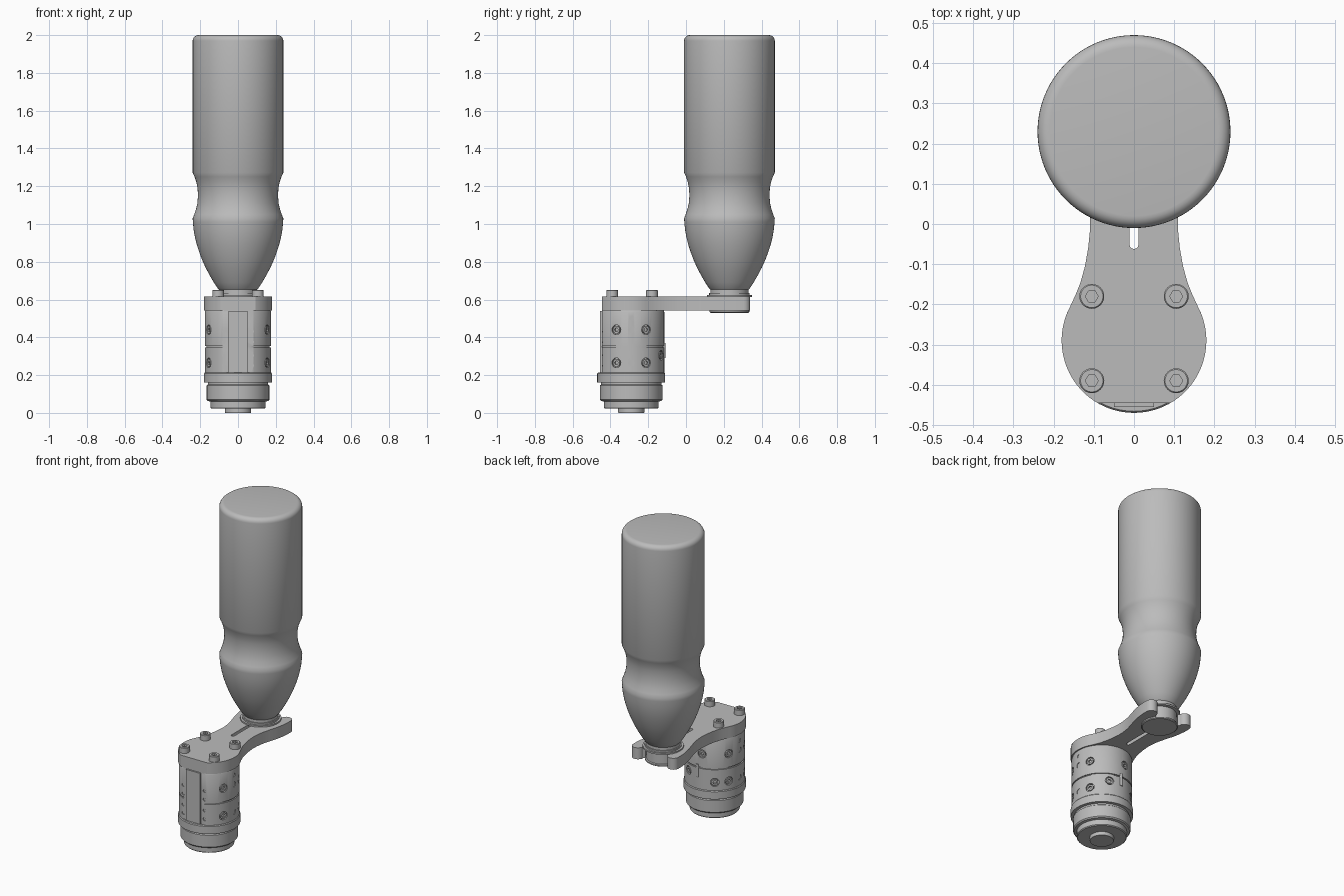
import bpy
import bmesh
from math import sin, cos, pi, radians
from mathutils import Matrix, Vector

cube = bpy.data.objects.get("Cube")
if cube:
    bpy.data.objects.remove(cube, do_unlink=True)

grey = bpy.data.materials.new("plain grey")
grey.use_nodes = True
GREY = (0.5, 0.5, 0.5, 1)
grey.diffuse_color = GREY
shader = grey.node_tree.nodes["Principled BSDF"]
shader.inputs["Base Color"].default_value = GREY
shader.inputs["Roughness"].default_value = 0.6

BODY = Vector((0, -0.29, 0))
NECK = Vector((0, 0.23, 0))


def finish(bm, name, angle=30):
    """Turn a bmesh into a shaded, coloured object."""
    bmesh.ops.recalc_face_normals(bm, faces=bm.faces)
    mesh = bpy.data.meshes.new(name)
    bm.to_mesh(mesh)
    bm.free()
    mesh.materials.append(grey)
    obj = bpy.data.objects.new(name, mesh)
    bpy.context.collection.objects.link(obj)
    shade(obj, angle)
    return obj


def shade(obj, angle=30):
    bpy.ops.object.select_all(action='DESELECT')
    obj.select_set(True)
    bpy.context.view_layer.objects.active = obj
    bpy.ops.object.shade_smooth_by_angle(angle=radians(angle))


def lathe(bm, profile, matrix, segs=64, hex_below=0):
    """Revolve (radius, height) points; radii under hex_below become a hexagon."""
    rings = []
    for r, z in profile:
        ring = []
        for i in range(1 if r == 0 else segs):
            a = 2 * pi * i / segs
            rr = r * cos(pi / 6) / cos(a % (pi / 3) - pi / 6) if r < hex_below else r
            ring.append(bm.verts.new(matrix @ Vector((rr * cos(a), rr * sin(a), z))))
        rings.append(ring)
    for low, high in zip(rings, rings[1:]):
        for i in range(segs):
            j = (i + 1) % segs
            quad = [low[i % len(low)], low[j % len(low)],
                    high[j % len(high)], high[i % len(high)]]
            bm.faces.new(list(dict.fromkeys(quad)))


def turned(name, profile, at, segs=64, angle=30):
    bm = bmesh.new()
    lathe(bm, profile, Matrix.Translation(at), segs)
    return finish(bm, name, angle)


def arc(cx, cy, r, start, end, n):
    steps = [radians(start + (end - start) * i / n) for i in range(n + 1)]
    return [(cx + r * cos(a), cy + r * sin(a)) for a in steps]


def radial(angle, z, r=0.175):
    """Matrix on the barrel wall with its local z pointing outward."""
    d = Vector((cos(radians(angle)), sin(radians(angle)), 0))
    place = Matrix.Translation(BODY + d * r + Vector((0, 0, z)))
    return place @ d.to_track_quat('Z', 'Y').to_matrix().to_4x4()


# Bottle, upside down, with a waist and a tapering shoulder
bottle = [(0, 0.62), (0.1, 0.62), (0.1, 0.652), (0.108, 0.66), (0.128, 0.69),
          (0.151, 0.73), (0.172, 0.77), (0.19, 0.81), (0.205, 0.85), (0.218, 0.89),
          (0.228, 0.93), (0.235, 0.97), (0.239, 1.01), (0.24, 1.03),
          (0.232, 1.05), (0.222, 1.08), (0.215, 1.11), (0.212, 1.15),
          (0.214, 1.19), (0.22, 1.22), (0.23, 1.25), (0.24, 1.272)]
bottle += arc(0.21, 1.97, 0.03, 0, 90, 6) + [(0, 2)]
turned("bottle", bottle, NECK, 96, 40)

# Bottle neck with its flange, and the cap below the bracket
turned("bottle_neck", [(0, 0.53), (0.1, 0.53), (0.105, 0.534), (0.105, 0.542),
                       (0.098, 0.545), (0.098, 0.614), (0.119, 0.614),
                       (0.119, 0.624), (0.107, 0.624), (0.107, 0.634),
                       (0, 0.634)], NECK)

# Bracket plate with open jaws and a relief slot
side = arc(0, -0.29, 0.18, -59.5, 28, 24)
side += [(0.145, -0.175), (0.133, -0.145), (0.122, -0.105), (0.114, -0.06),
         (0.109, -0.01), (0.11, 0.03), (0.117, 0.08), (0.131, 0.13),
         (0.146, 0.18), (0.156, 0.23), (0.16, 0.27)]
side += arc(0.125, 0.305, 0.035, 0, 180, 12)
side += arc(0, 0.23, 0.104, 39, -84, 24)
side += arc(0, -0.051, 0.011, 0, -75, 5)
outline = side + [(0, -0.062)] + [(-x, y) for x, y in reversed(side)]
bm = bmesh.new()
plate = bm.faces.new([bm.verts.new((x, y, 0.542)) for x, y in outline])
raised = bmesh.ops.extrude_face_region(bm, geom=[plate])["geom"]
top = [v for v in raised if isinstance(v, bmesh.types.BMVert)]
bmesh.ops.translate(bm, verts=top, vec=(0, 0, 0.073))
finish(bm, "bracket_plate")

# Socket screws on the bracket
bm = bmesh.new()
head = [(0, 0.012), (0.016, 0.012), (0.016, 0.036), (0.028, 0.036),
        (0.031, 0.033), (0.031, -0.01), (0, -0.01)]
for x in (-0.105, 0.105):
    for y in (-0.18, -0.39):
        lathe(bm, head, Matrix.Translation((x, y, 0.615)), 24, 0.02)
finish(bm, "bracket_screws")

# Barrel with a middle seam and a flat front
bm = bmesh.new()
lathe(bm, [(0, 0.2), (0.175, 0.2), (0.175, 0.346), (0.168, 0.346), (0.168, 0.354),
           (0.175, 0.354), (0.175, 0.535), (0.172, 0.542), (0, 0.542)],
      Matrix.Translation(BODY))
cut = bmesh.ops.bisect_plane(bm, geom=bm.verts[:] + bm.edges[:] + bm.faces[:],
                             plane_co=(0, -0.445, 0), plane_no=(0, -1, 0),
                             clear_outer=True)
rim = [e for e in cut["geom_cut"] if isinstance(e, bmesh.types.BMEdge)]
bmesh.ops.contextual_create(bm, geom=rim)
barrel = finish(bm, "barrel")

# Holes in the barrel: screw pockets, round sockets and the front dots
pockets = [(a, z) for z in (0.265, 0.44) for a in (-27, 27, 153, 207)]
pockets += [(125, 0.265), (100, 0.44), (65, 0.305)]
bm = bmesh.new()


def drill(matrix, r, depth):
    lathe(bm, [(0, -depth), (r, -depth), (r, 0.02), (0, 0.02)], matrix, 20)


for a, z in pockets:
    drill(radial(a, z), 0.026, 0.012)
for a in (0, 180):
    for z, r in ((0.265, 0.017), (0.44, 0.017), (0.5, 0.012)):
        drill(radial(a, z), r, 0.004)
for x in (-0.075, 0.075):
    for z in (0.25, 0.305, 0.375, 0.43):
        drill(Matrix.Translation((x, -0.445, z)) @ Matrix.Rotation(pi / 2, 4, 'X'),
              0.01, 0.006)
cutter = finish(bm, "hole_cutter")
cutter.hide_render = True
holes = barrel.modifiers.new("holes", 'BOOLEAN')
holes.object = cutter
holes.operation = 'DIFFERENCE'
holes.solver = 'EXACT'
bpy.context.view_layer.objects.active = barrel
bpy.ops.object.modifier_apply(modifier="holes")
bpy.data.objects.remove(cutter, do_unlink=True)
shade(barrel)

# Recessed screws in the pockets, and the rear pin
bm = bmesh.new()
small_head = [(0, -0.012), (0.011, -0.012), (0.011, -0.001), (0.02, -0.001),
              (0.02, -0.02), (0, -0.02)]
for a, z in pockets:
    lathe(bm, small_head, radial(a, z), 24, 0.015)
finish(bm, "barrel_screws")
turned("rear_pin", [(0, 0.29), (0.009, 0.29), (0.009, 0.37), (0, 0.37)],
       BODY + Vector((0, 0.173, 0)), 16)

# Raised strip on the flat front
bm = bmesh.new()
bmesh.ops.create_cube(bm, size=1, matrix=Matrix.Translation((0, -0.445, 0.377))
                      @ Matrix.Diagonal((0.1, 0.02, 0.325, 1)))
finish(bm, "front_strip")

# Stepped base with a collar and a round foot
turned("base_collar", [(0, 0), (0.068, 0), (0.07, 0.003), (0.07, 0.022), (0.14, 0.022),
                       (0.145, 0.027), (0.145, 0.06), (0.16, 0.063), (0.166, 0.07),
                       (0.166, 0.145), (0.16, 0.15), (0.16, 0.16), (0.18, 0.16),
                       (0.18, 0.208), (0.176, 0.213), (0, 0.213)], BODY)
